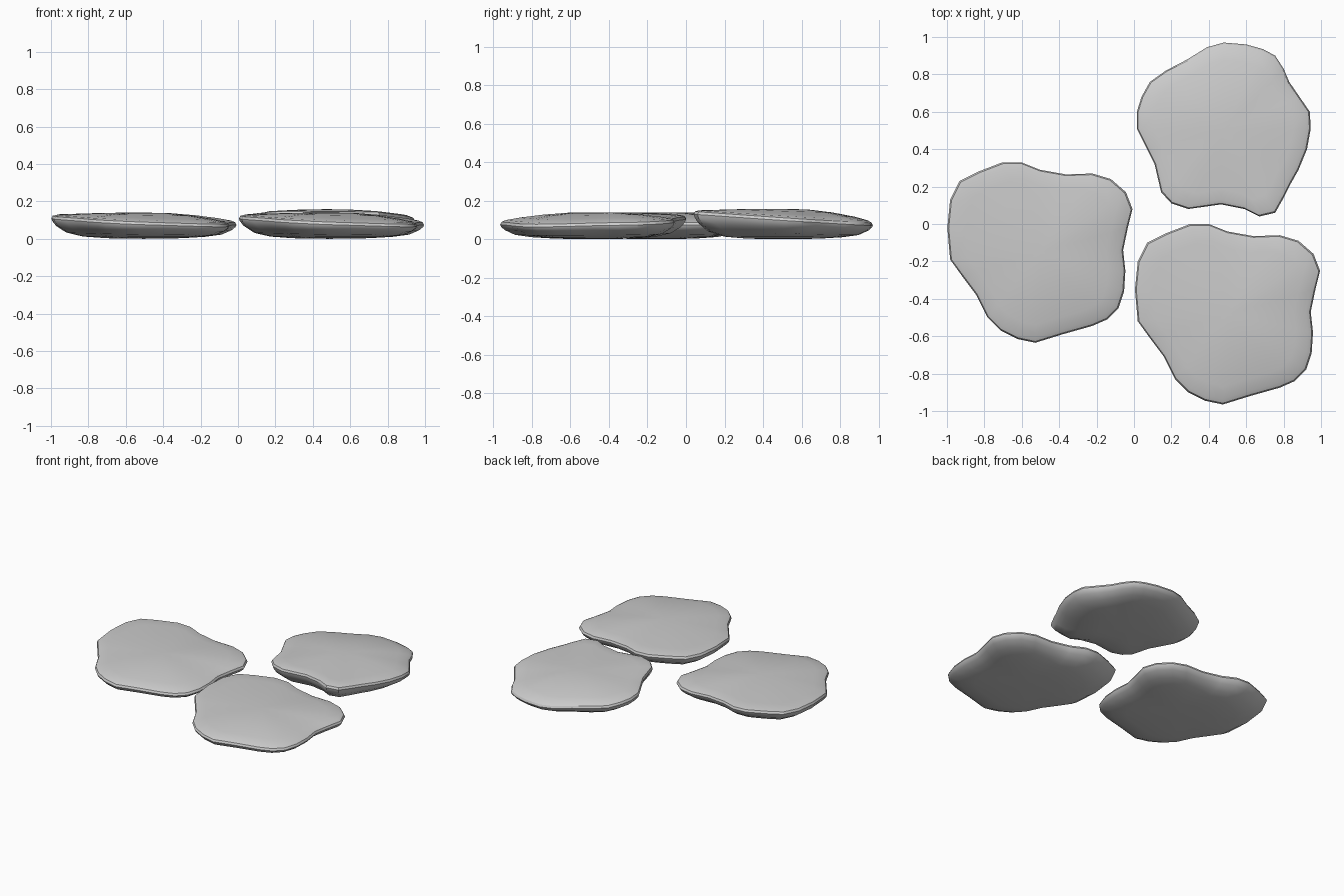
import bpy, bmesh
from mathutils import Vector

if "Cube" in bpy.data.objects:
    bpy.data.objects.remove(bpy.data.objects["Cube"])

# Plan outlines (x, y), listed clockwise
OUTLINE_A = [(.30, 0), (.40, 0), (.50, -.04), (.64, -.065), (.78, -.06), (.88, -.09), (.96, -.16),
             (.995, -.25), (.97, -.35), (.945, -.47), (.957, -.58), (.95, -.69), (.92, -.78),
             (.86, -.84), (.78, -.875), (.62, -.92), (.475, -.965), (.38, -.945), (.29, -.90),
             (.22, -.83), (.16, -.71), (.085, -.61), (.02, -.52), (.005, -.35), (.02, -.20),
             (.07, -.10), (.17, -.05)]
OUTLINE_B = [(.48, .97), (.60, .96), (.69, .935), (.755, .90), (.80, .83), (.83, .76), (.885, .68),
             (.94, .60), (.945, .51), (.925, .40), (.88, .29), (.835, .21), (.80, .14), (.755, .06),
             (.67, .04), (.59, .08), (.465, .105), (.29, .08), (.20, .11), (.145, .17), (.11, .32),
             (.07, .40), (.015, .51), (.015, .60), (.04, .68), (.085, .76), (.17, .82), (.285, .88),
             (.39, .945)]


def stone(name, outline, offset, rim, slope, top):
    """Loft rings: flat underside, sloped flank, thin tilted rim, gently domed top."""
    c = Vector(((min(p[0] for p in outline) + max(p[0] for p in outline)) / 2,
                (min(p[1] for p in outline) + max(p[1] for p in outline)) / 2))
    # (outline scale, share of rim height, added height, share of crown height)
    rings = [(.40, 0, .003, 0), (.66, .05, .007, 0), (.84, .32, 0, 0), (.95, .66, 0, 0),
             (.99, .90, 0, 0), (1.0, 1.0, .004, 0), (.985, 1.0, .018, 0), (.94, .88, .012, .17),
             (.80, .60, .008, .43), (.55, .28, .003, .74), (.28, .06, 0, .95)]
    bm = bmesh.new()
    loops = []
    for s, k, add, crown in rings:
        loop = []
        for x, y in outline:
            d = Vector((x, y)) - c
            edge = rim + slope[0] * d.x + slope[1] * d.y
            p = c + d * s
            loop.append(bm.verts.new((p.x + offset[0], p.y + offset[1],
                                      edge * k + add + crown * top)))
        loops.append(loop)
    n = len(outline)
    for a, b in zip(loops, loops[1:]):
        for i in range(n):
            j = (i + 1) % n
            bm.faces.new((a[i], a[j], b[j], b[i]))
    # Close the underside and the crown
    for loop, z in ((loops[0], 0), (loops[-1], top)):
        mid = bm.verts.new((c.x + offset[0], c.y + offset[1], z))
        for i in range(n):
            bm.faces.new((loop[i], loop[(i + 1) % n], mid))
    bmesh.ops.recalc_face_normals(bm, faces=bm.faces)
    mesh = bpy.data.meshes.new(name)
    bm.to_mesh(mesh)
    bm.free()
    ob = bpy.data.objects.new(name, mesh)
    bpy.context.collection.objects.link(ob)
    bpy.ops.object.select_all(action='DESELECT')
    ob.select_set(True)
    bpy.context.view_layer.objects.active = ob
    bpy.ops.object.shade_smooth_by_angle(angle=.5)


# Two matching stones and a third differently turned one
stone("left_stone", OUTLINE_A, (-1.003, .33), .083, (-.038, .025), .14)
stone("front_right_stone", OUTLINE_A, (0, 0), .083, (-.038, .025), .14)
stone("back_right_stone", OUTLINE_B, (0, 0), .098, (-.01, -.065), .158)
